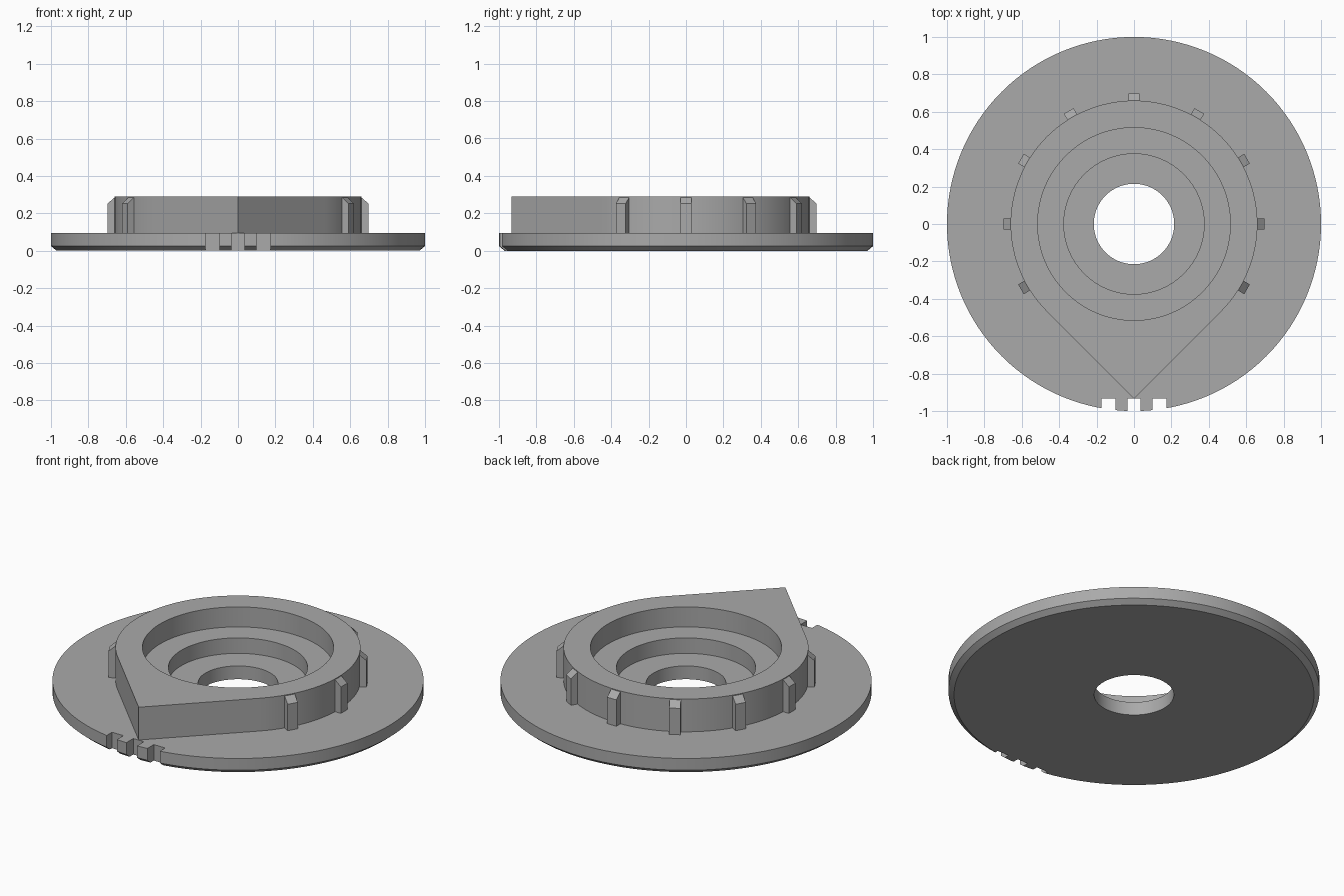
import bpy
import bmesh
import math
from mathutils import Matrix

if "Cube" in bpy.data.objects:
    bpy.data.objects.remove(bpy.data.objects["Cube"], do_unlink=True)

SEGMENTS = 128
HUB_R, HUB_BASE, HUB_TOP = 0.66, 0.095, 0.29
OUTLINE = "hub outline"

grey = bpy.data.materials.new("plain_grey")
grey.use_nodes = True
grey.diffuse_color = (0.4, 0.4, 0.4, 1)
grey.node_tree.nodes["Principled BSDF"].inputs["Base Color"].default_value = grey.diffuse_color


def make_object(name, bm):
    bmesh.ops.recalc_face_normals(bm, faces=bm.faces)
    mesh = bpy.data.meshes.new(name)
    bm.to_mesh(mesh)
    bm.free()
    mesh.materials.append(grey)
    obj = bpy.data.objects.new(name, mesh)
    bpy.context.collection.objects.link(obj)
    return obj


def add_box(bm, x0, x1, y0, y1, z0, z1):
    size = Matrix.Diagonal((x1 - x0, y1 - y0, z1 - z0, 1))
    centre = Matrix.Translation(((x0 + x1) / 2, (y0 + y1) / 2, (z0 + z1) / 2))
    return bmesh.ops.create_cube(bm, size=1, matrix=centre @ size)["verts"]


def hub_radius(angle):
    """Circle with two tangent flats meeting in a point at the front."""
    from_front = abs((angle + math.pi / 2 + math.pi) % math.tau - math.pi)
    return HUB_R / math.cos(max(0, math.pi / 4 - from_front))


def revolve(name, profile):
    bm = bmesh.new()
    rings = []
    for i in range(SEGMENTS):
        a = math.tau * i / SEGMENTS
        ring = []
        for r, z in profile:
            radius = hub_radius(a) if r == OUTLINE else r
            ring.append(bm.verts.new((radius * math.cos(a), radius * math.sin(a), z)))
        rings.append(ring)
    n = len(profile)
    for i, ring in enumerate(rings):
        following = rings[(i + 1) % SEGMENTS]
        for j in range(n):
            k = (j + 1) % n
            bm.faces.new((ring[j], following[j], following[k], ring[k]))
    return make_object(name, bm)


# One-piece chamfered disc, pointed hub and stepped bore
body = revolve("disc_and_hub", [
    (0.215, 0), (0.97, 0), (1, 0.025), (1, HUB_BASE),
    (OUTLINE, HUB_BASE), (OUTLINE, HUB_TOP),
    (0.515, HUB_TOP), (0.515, 0.171), (0.375, 0.171),
    (0.375, 0.079), (0.215, 0.079)])

# Three notches in the front rim
bm = bmesh.new()
for x0, x1 in ((-0.175, -0.1), (-0.035, 0.035), (0.1, 0.175)):
    add_box(bm, x0, x1, -1.1, -0.934, -0.1, 0.2)
cutter = make_object("notch_cutter", bm)
cutter.hide_render = True
cut = body.modifiers.new("notches", "BOOLEAN")
cut.operation, cut.solver, cut.object = "DIFFERENCE", "EXACT", cutter
bpy.ops.object.select_all(action="DESELECT")
bpy.context.view_layer.objects.active = body
body.select_set(True)
bpy.ops.object.modifier_apply(modifier=cut.name)
bpy.data.objects.remove(cutter, do_unlink=True)
bpy.ops.object.shade_smooth_by_angle(angle=math.radians(20))

# Grip ribs with sloped tops, spaced around the round part of the hub
for i in range(9):
    bm = bmesh.new()
    for v in add_box(bm, HUB_R - 0.02, 0.698, -0.03, 0.03, HUB_BASE, HUB_TOP):
        if v.co.z > 0.2:
            v.co.z = 0.252 if v.co.x > HUB_R else HUB_TOP + 0.012
            if v.co.x < HUB_R:
                v.co.x, v.co.z = HUB_R - 0.005, HUB_TOP - 0.001
    rib = make_object(f"grip_rib_{i + 1}", bm)
    rib.rotation_euler.z = math.radians(-30 + 30 * i)
